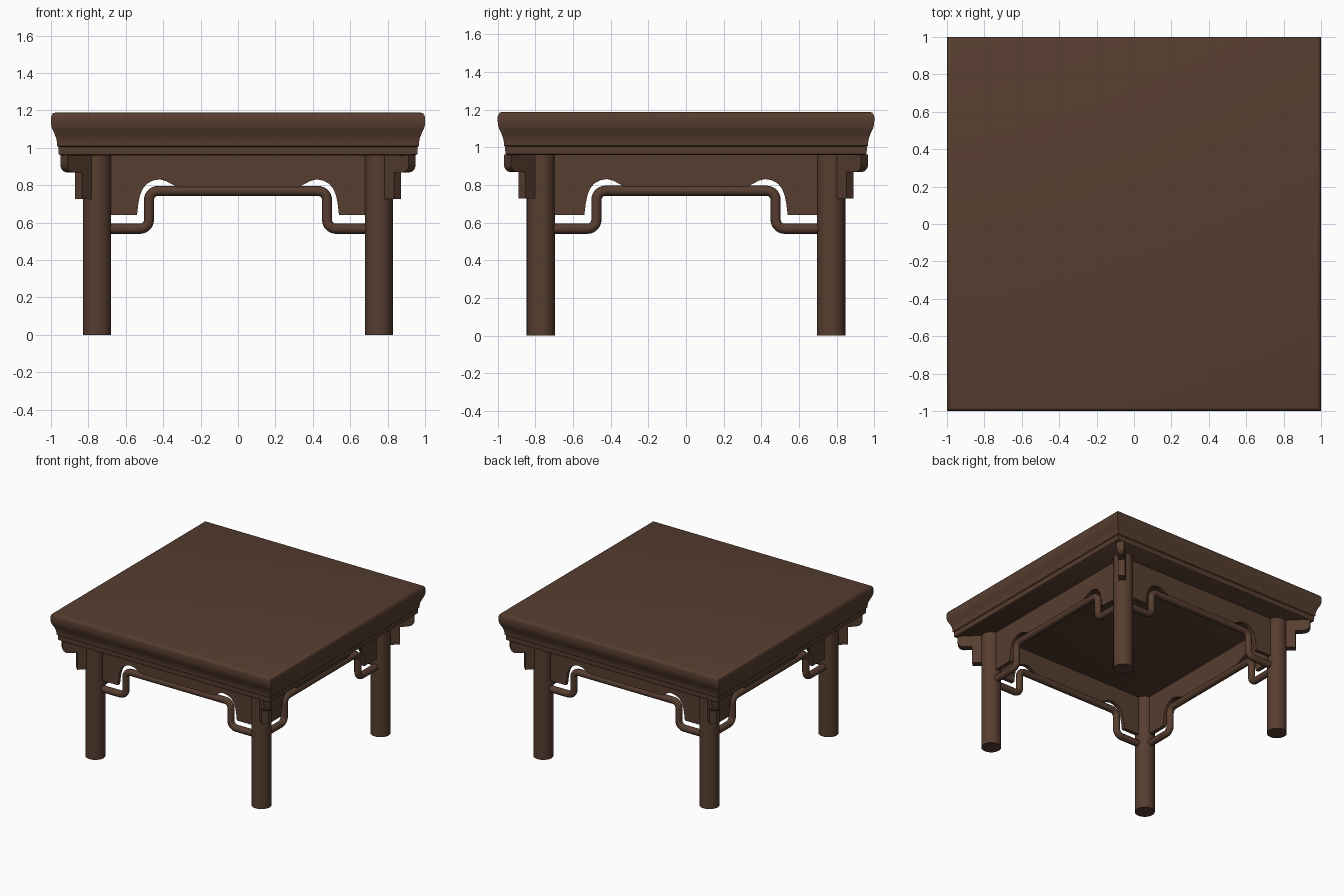
import bpy, bmesh, math
from mathutils import Matrix, Vector

if "Cube" in bpy.data.objects:
    bpy.data.objects.remove(bpy.data.objects["Cube"], do_unlink=True)

LEG_X, LEG_Y, LEG_R = 0.753, 0.771, 0.075
UNDERSIDE = 0.96

wood = bpy.data.materials.new("dark_brown_wood")
wood.use_nodes = True
wood.diffuse_color = (0.095, 0.047, 0.029, 1)
wood.node_tree.nodes["Principled BSDF"].inputs["Base Color"].default_value = wood.diffuse_color


def finish(obj, angle=35):
    obj.data.materials.clear()
    obj.data.materials.append(wood)
    bpy.ops.object.select_all(action="DESELECT")
    obj.select_set(True)
    bpy.context.view_layer.objects.active = obj
    bpy.ops.object.shade_smooth_by_angle(angle=math.radians(angle))


def add_mesh(name, bm, matrix=Matrix()):
    bmesh.ops.transform(bm, matrix=matrix, verts=bm.verts)
    bmesh.ops.recalc_face_normals(bm, faces=bm.faces)
    mesh = bpy.data.meshes.new(name)
    bm.to_mesh(mesh)
    bm.free()
    obj = bpy.data.objects.new(name, mesh)
    bpy.context.collection.objects.link(obj)
    finish(obj)
    return obj


def plate(name, outline, thickness, matrix):
    """Upright board: outline in local x and z, thickness along local y."""
    bm = bmesh.new()
    face = bm.faces.new([bm.verts.new((u, -thickness / 2, z)) for u, z in outline])
    grown = bmesh.ops.extrude_face_region(bm, geom=[face])
    moved = [v for v in grown["geom"] if isinstance(v, bmesh.types.BMVert)]
    bmesh.ops.translate(bm, vec=(0, thickness, 0), verts=moved)
    return add_mesh(name, bm, matrix)


def mirrored(points):
    return points + [(-u, z) for u, z in reversed(points)]


def rounded(points, radius, steps=7):
    """Replace inner corners of a path with smooth bends."""
    pts = [Vector(p) for p in points]
    path = [pts[0]]
    for a, b, c in zip(pts, pts[1:], pts[2:]):
        start = b + (a - b).normalized() * radius
        end = b + (c - b).normalized() * radius
        centre = start + end - b
        for i in range(steps + 1):
            t = math.pi / 2 * i / steps
            path.append(centre + (start - centre) * math.cos(t) + (end - centre) * math.sin(t))
    return path + [pts[-1]]


# Moulded square top
profile = [(0.95, 0.96), (0.958, 0.965), (0.961, 0.985), (0.96, 1.003), (0.967, 1.009),
           (0.968, 1.03), (0.972, 1.05), (0.981, 1.075), (0.992, 1.097), (0.998, 1.115),
           (1.0, 1.135), (1.0, 1.162), (0.996, 1.176), (0.988, 1.185), (0.977, 1.188)]
bm = bmesh.new()
rings = [[bm.verts.new((sx * r, sy * r, z)) for sx, sy in ((-1, -1), (1, -1), (1, 1), (-1, 1))]
         for r, z in profile]
for low, high in zip(rings, rings[1:]):
    for i in range(4):
        j = (i + 1) % 4
        bm.faces.new((low[i], low[j], high[j], high[i]))
bm.faces.new(rings[0])
bm.faces.new(rings[-1])
add_mesh("table_top", bm)

# Round legs with diagonal corner brackets
bracket = [(0, 0.961), (0.178, 0.961), (0.178, 0.905), (0.172, 0.886), (0.16, 0.873),
           (0.145, 0.868), (0.1, 0.868), (0.1, 0.727), (0, 0.727)]
for sx, side in ((-1, "right"), (1, "left")):
    for sy, end in ((-1, "front"), (1, "back")):
        bm = bmesh.new()
        bmesh.ops.create_cone(bm, cap_ends=True, segments=32, radius1=LEG_R, radius2=LEG_R,
                              depth=UNDERSIDE)
        add_mesh(f"{end}_{side}_leg", bm, Matrix.Translation((sx * LEG_X, sy * LEG_Y, UNDERSIDE / 2)))
        place = (Matrix.Translation((sx * LEG_X, sy * LEG_Y, 0))
                 @ Matrix.Rotation(math.atan2(sy, sx), 4, "Z")
                 @ Matrix.Diagonal((math.sqrt(2), 1, 1, 1)))
        plate(f"{end}_{side}_bracket", bracket, 0.053, place)

# Shaped apron and humped rail on each side
arch = [(-0.54, 0.64), (-0.533, 0.7), (-0.524, 0.745), (-0.51, 0.78), (-0.488, 0.807),
        (-0.455, 0.825), (-0.42, 0.831), (-0.385, 0.822), (-0.35, 0.803), (-0.31, 0.785)]
sides = (("front", 0, LEG_X, LEG_Y), ("left", 90, LEG_Y, LEG_X),
         ("back", 180, LEG_X, LEG_Y), ("right", 270, LEG_Y, LEG_X))
for name, turn, half, distance in sides:
    place = Matrix.Rotation(math.radians(turn), 4, "Z") @ Matrix.Translation((0, -distance, 0))
    outline = mirrored([(-half, 0.961), (-half, 0.64)] + arch)
    plate(f"{name}_apron", outline, 0.03, place)

    path = rounded(mirrored([(-half, 0.567), (-0.476, 0.567), (-0.476, 0.769)]), 0.048)
    curve = bpy.data.curves.new(f"{name}_rail", "CURVE")
    curve.dimensions = "3D"
    curve.bevel_depth = 0.027
    curve.bevel_resolution = 4
    spline = curve.splines.new("POLY")
    spline.points.add(len(path) - 1)
    for point, (u, z) in zip(spline.points, path):
        point.co = (*(place @ Vector((u, 0, z))), 1)
    rail = bpy.data.objects.new(f"{name}_rail", curve)
    bpy.context.collection.objects.link(rail)
    bpy.ops.object.select_all(action="DESELECT")
    rail.select_set(True)
    bpy.context.view_layer.objects.active = rail
    bpy.ops.object.convert(target="MESH")
    finish(bpy.context.view_layer.objects.active, 45)
